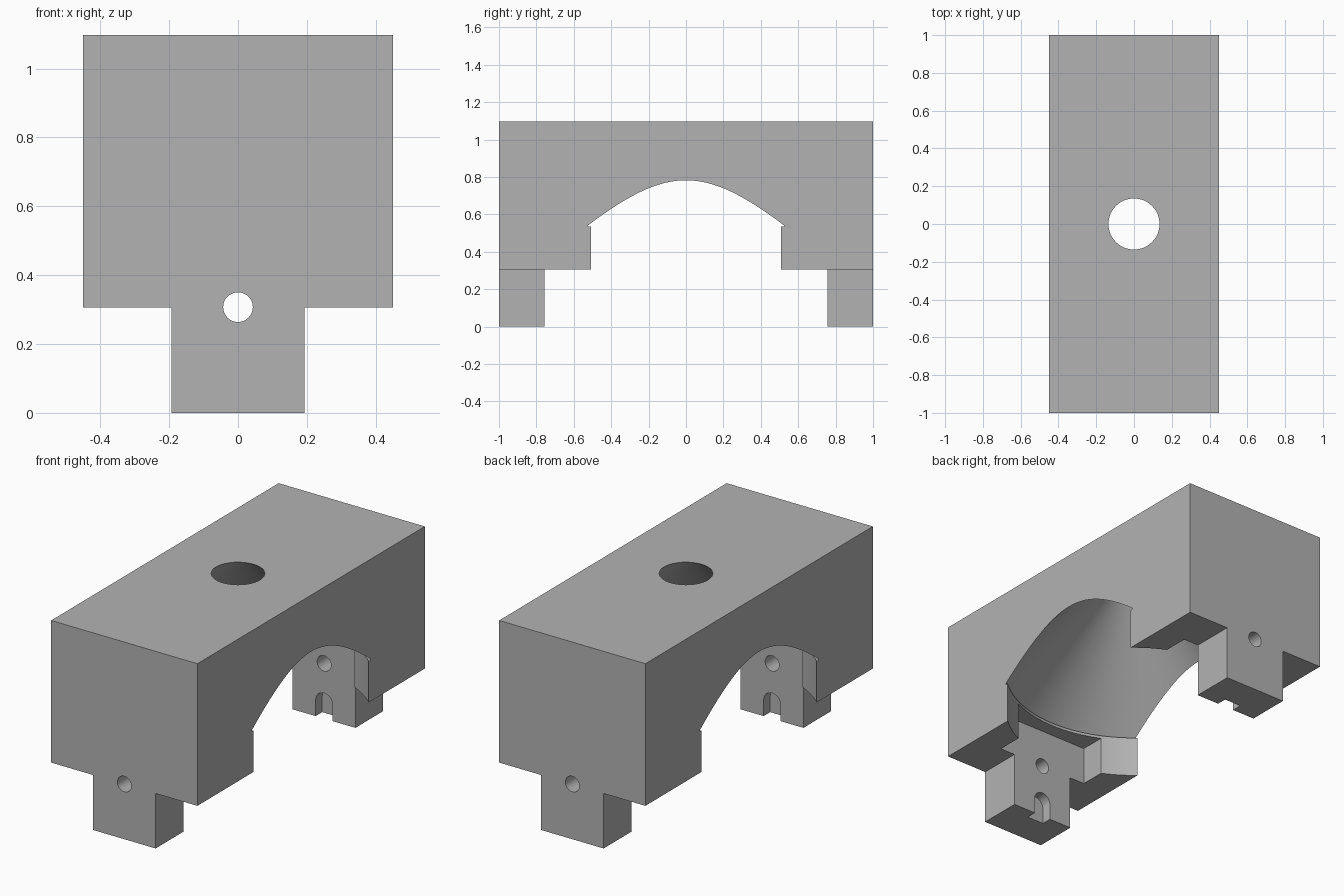
import bpy, bmesh, math
from mathutils import Vector, Matrix

if "Cube" in bpy.data.objects:
    bpy.data.objects.remove(bpy.data.objects["Cube"])

grey = bpy.data.materials.new("plain grey")
grey.diffuse_color = (0.45, 0.45, 0.45, 1)
grey.use_nodes = True
grey.node_tree.nodes["Principled BSDF"].inputs["Base Color"].default_value = grey.diffuse_color


def finish(bm, name):
    bmesh.ops.recalc_face_normals(bm, faces=bm.faces)
    mesh = bpy.data.meshes.new(name)
    bm.to_mesh(mesh)
    bm.free()
    obj = bpy.data.objects.new(name, mesh)
    bpy.context.collection.objects.link(obj)
    mesh.materials.append(grey)
    return obj


def prism(name, outline, half_length):
    """Extrude an (x, z) outline along y."""
    bm = bmesh.new()
    face = bm.faces.new([bm.verts.new((x, -half_length, z)) for x, z in outline])
    out = bmesh.ops.extrude_face_region(bm, geom=[face])
    moved = [v for v in out["geom"] if isinstance(v, bmesh.types.BMVert)]
    bmesh.ops.translate(bm, verts=moved, vec=(0, 2 * half_length, 0))
    return finish(bm, name)


def lathe(name, profile, steps):
    """Revolve an (r, z) profile about z and cap both ends."""
    bm = bmesh.new()
    rings = [[bm.verts.new((r * math.cos(2 * math.pi * i / steps),
                            r * math.sin(2 * math.pi * i / steps), z))
              for i in range(steps)] for r, z in profile]
    for low, high in zip(rings, rings[1:]):
        for i in range(steps):
            j = (i + 1) % steps
            bm.faces.new((low[i], low[j], high[j], high[i]))
    bm.faces.new(rings[0])
    bm.faces.new(rings[-1])
    return finish(bm, name)


def arc(r, z, start, end, steps):
    angles = [start + (end - start) * i / steps for i in range(steps + 1)]
    return [(r * math.cos(a), z + r * math.sin(a)) for a in angles]


# Block with a narrow tab hanging below, the full length
block = prism("bracket_block", [
    (-0.193, 0), (0.193, 0), (0.193, 0.306), (0.45, 0.306),
    (0.45, 1.097), (-0.45, 1.097), (-0.45, 0.306), (-0.193, 0.306)], 1.0)

cutters = [
    # Gap between the end tabs, with a recess into the block
    prism("tab_gap_cutter", [(-0.287, -0.1), (0.287, -0.1),
                             (0.287, 0.52), (-0.287, 0.52)], 0.757),
    # Round seat, small groove and cone that opens through the top
    lathe("cone_cutter", [(0.678, -0.2), (0.678, 0.536), (0.69, 0.536),
                          (0.69, 0.542), (0.13, 1.102), (0.13, 1.2)], 128),
    # Pin hole through both tabs
    prism("pin_hole_cutter", arc(0.043, 0.307, 0, 2 * math.pi, 48)[:-1], 1.5),
    # Round-topped slots on the inner faces of the tabs
    prism("slot_cutter", [(-0.052, -0.1), (0.052, -0.1)]
          + arc(0.052, 0.09, 0, math.pi, 20), 0.815),
]

for cutter in cutters:
    cutter.hide_render = True
    cutter.hide_set(True)
    mod = block.modifiers.new(cutter.name, "BOOLEAN")
    mod.operation = "DIFFERENCE"
    mod.solver = "EXACT"
    mod.object = cutter

# Apply the cuts, then smooth the round surfaces
bpy.context.view_layer.objects.active = block
block.select_set(True)
for mod in list(block.modifiers):
    bpy.ops.object.modifier_apply(modifier=mod.name)
for cutter in cutters:
    bpy.data.objects.remove(cutter)
bpy.ops.object.shade_smooth_by_angle(angle=math.radians(30))
